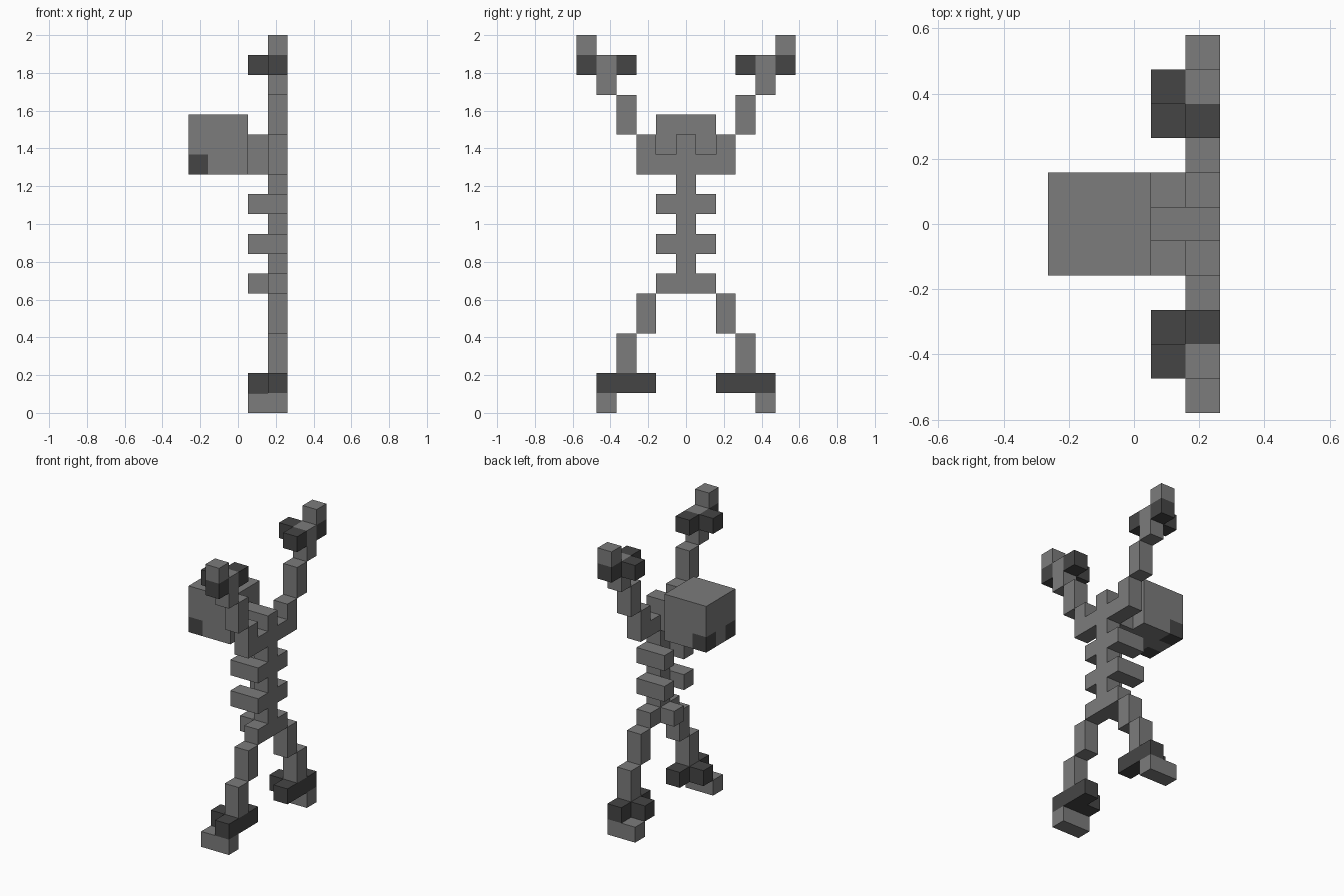
import bpy, bmesh
from mathutils import Vector

if "Cube" in bpy.data.objects:
    bpy.data.objects.remove(bpy.data.objects["Cube"], do_unlink=True)

U = 2 / 19  # edge of one block


def material(name, v):
    m = bpy.data.materials.new(name)
    m.use_nodes = True
    m.diffuse_color = (v, v, v, 1)
    m.node_tree.nodes["Principled BSDF"].inputs["Base Color"].default_value = (v, v, v, 1)
    return m


GREY = material("mid grey", 0.20)
DARK = material("dark grey", 0.06)


def box(name, x, y, z, mats=(GREY,), cuts=(), rule=None):
    """Box from (min, max) ranges in blocks, optionally cut and coloured by a rule."""
    bm = bmesh.new()
    bmesh.ops.create_cube(bm, size=1)
    for v in bm.verts:
        v.co = [r[0] + (c + 0.5) * (r[1] - r[0]) for c, r in zip(v.co, (x, y, z))]
    for co, no in cuts:
        bmesh.ops.bisect_plane(bm, geom=bm.verts[:] + bm.edges[:] + bm.faces[:],
                               plane_co=co, plane_no=no)
    if rule:
        for f in bm.faces:
            f.material_index = int(rule(f.calc_center_median()))
    bmesh.ops.scale(bm, vec=Vector((U, U, U)), verts=bm.verts)
    me = bpy.data.meshes.new(name)
    bm.to_mesh(me)
    bm.free()
    for m in mats:
        me.materials.append(m)
    ob = bpy.data.objects.new(name, me)
    bpy.context.collection.objects.link(ob)
    return ob


def pair(name, x, y, z, mat=GREY):
    """The same box on both sides of the body."""
    box("near_" + name, x, (-y[1], -y[0]), z, (mat,))
    box("far_" + name, x, y, z, (mat,))


BACK, INNER, BOTH = (1.5, 2.5), (0.5, 1.5), (0.5, 2.5)

# Head with dark eyes on its lower corners
box("head", (-2.5, 0.5), (-1.5, 1.5), (12, 15), (GREY, DARK),
    cuts=[((-1.5, 0, 0), (1, 0, 0)), ((0, -0.5, 0), (0, 1, 0)),
          ((0, 0.5, 0), (0, 1, 0)), ((0, 0, 13), (0, 0, 1))],
    rule=lambda c: c.x < -1.5 and abs(c.y) > 0.5 and c.z < 13)

# Neck, spine, pelvis and ribs
box("neck", INNER, (-0.5, 0.5), (12, 14))
box("spine", BACK, (-0.5, 0.5), (7, 14))
box("pelvis", BACK, (-1.5, 1.5), (6, 7))
box("pelvis_front", INNER, (-0.5, 0.5), (6, 7))
pair("lower_rib", BOTH, (0.5, 1.5), (8, 9))
pair("upper_rib", BOTH, (0.5, 1.5), (10, 11))

# Raised arms and hands
pair("shoulder", BACK, (0.5, 1.5), (12, 13))
pair("upper_arm", BACK, (1.5, 2.5), (12, 14))
pair("elbow", BACK, (2.5, 3.5), (14, 16))
pair("forearm", BACK, (3.5, 4.5), (16, 18))
pair("hand_tip", BACK, (4.5, 5.5), (18, 19))
pair("hand_cuff_outer", BACK, (4.5, 5.5), (17, 18), DARK)
pair("hand_cuff_inner", BACK, (2.5, 3.5), (17, 18), DARK)
pair("hand_cuff_front", INNER, (3.5, 4.5), (17, 18), DARK)

# Spread legs and feet
pair("thigh", BACK, (1.5, 2.5), (4, 6))
pair("shin", BACK, (2.5, 3.5), (2, 4))
pair("ankle_cuff", BACK, (1.5, 4.5), (1, 2), DARK)
pair("ankle_cuff_front", INNER, (2.5, 3.5), (1, 2), DARK)
pair("foot", BOTH, (3.5, 4.5), (0, 1))
